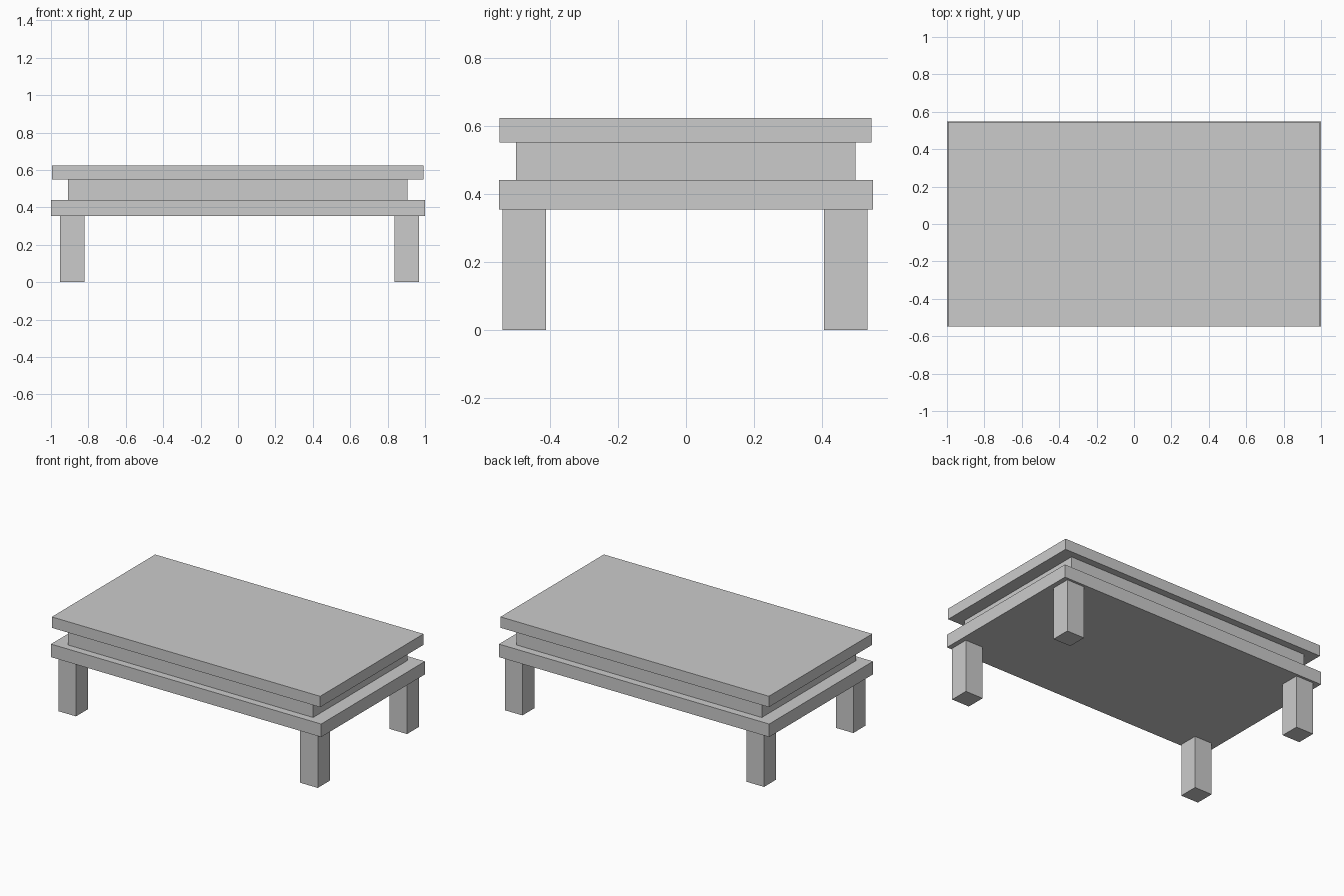
import bpy

if "Cube" in bpy.data.objects:
    bpy.data.objects.remove(bpy.data.objects["Cube"])


def box(name, x0, x1, y0, y1, z0, z1):
    bpy.ops.mesh.primitive_cube_add(
        size=1, location=((x0 + x1) / 2, (y0 + y1) / 2, (z0 + z1) / 2))
    ob = bpy.context.object
    ob.name = name
    ob.scale = (x1 - x0, y1 - y0, z1 - z0)
    bpy.ops.object.transform_apply(location=False, rotation=False, scale=True)
    return ob


# Stacked slabs
box("lower_slab", -1.0, 1.0, -0.549, 0.549, 0.353, 0.44)
box("middle_block", -0.91, 0.906, -0.5, 0.498, 0.44, 0.55)
box("table_top", -0.995, 0.992, -0.548, 0.545, 0.55, 0.623)

# Four square legs
for side, x0, x1 in (("left", -0.951, -0.822), ("right", 0.838, 0.968)):
    for end, y0, y1 in (("front", -0.539, -0.411), ("back", 0.405, 0.533)):
        box(f"{end}_{side}_leg", x0, x1, y0, y1, 0.0, 0.353)
